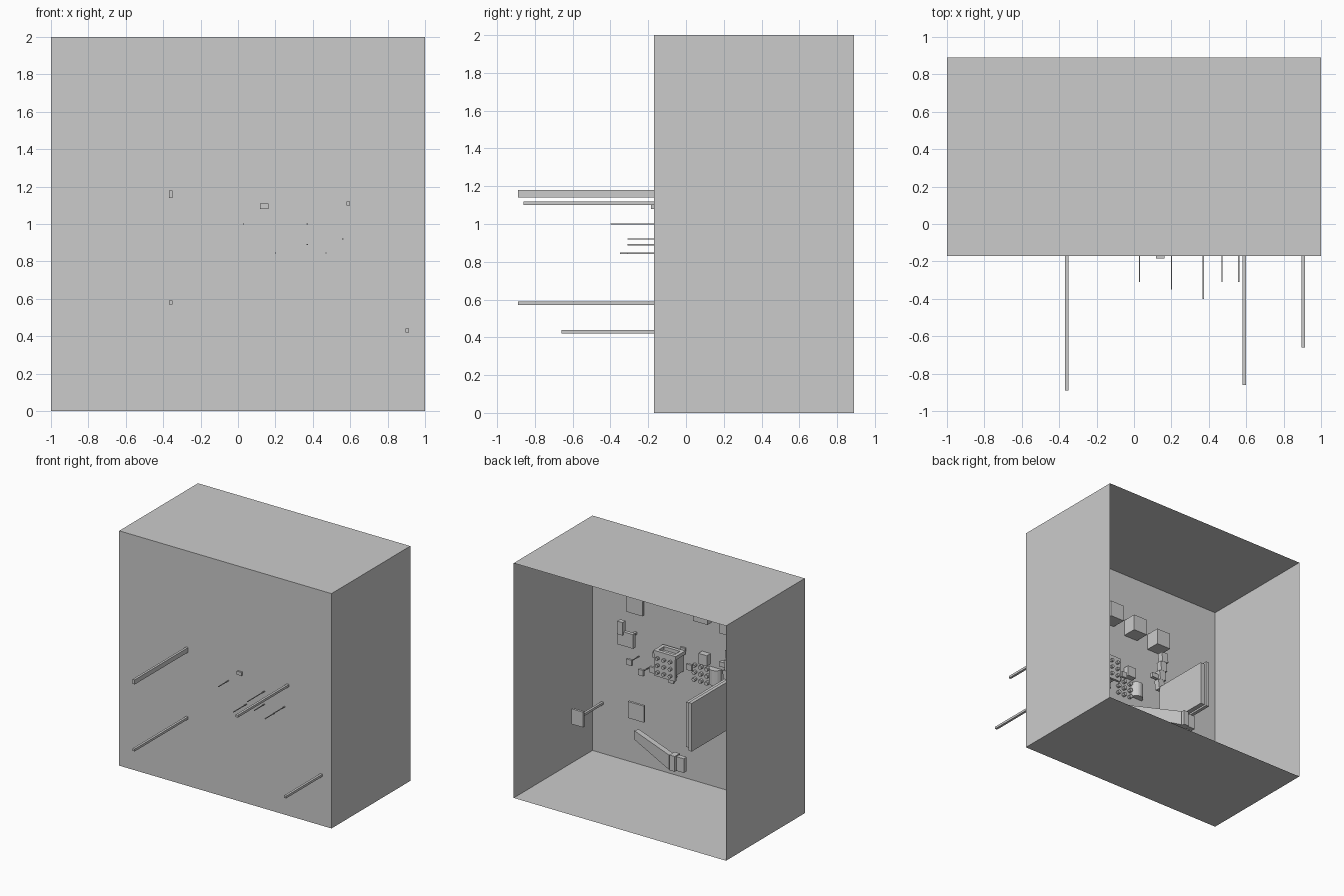
import bpy, bmesh, math
from mathutils import Matrix, Vector

if "Cube" in bpy.data.objects:
    bpy.data.objects.remove(bpy.data.objects["Cube"])

WALL = -0.17   # y of the front wall


def finish(name, bm):
    me = bpy.data.meshes.new(name)
    bm.to_mesh(me)
    bm.free()
    ob = bpy.data.objects.new(name, me)
    bpy.context.collection.objects.link(ob)
    return ob


def box(name, c, s, rot_y=0.0):
    bm = bmesh.new()
    bmesh.ops.create_cube(bm, size=1, matrix=Matrix.Diagonal((*s, 1)))
    ob = finish(name, bm)
    ob.location = c
    ob.rotation_euler.y = rot_y
    return ob


def span(name, x, y0, y1, z, w, h):
    """Bar running along y."""
    return box(name, (x, (y0 + y1) / 2, z), (w, y1 - y0, h))


def prism(name, outline, z0, z1):
    bm = bmesh.new()
    f = bm.faces.new([bm.verts.new((x, y, z0)) for x, y in outline])
    top = bmesh.ops.extrude_face_region(bm, geom=[f])["geom"]
    bmesh.ops.translate(bm, vec=(0, 0, z1 - z0),
                        verts=[v for v in top if isinstance(v, bmesh.types.BMVert)])
    bmesh.ops.recalc_face_normals(bm, faces=bm.faces)
    return finish(name, bm)


def studs(name, cx, y, cz, nx, nz, step, r):
    """Grid of short eight-sided studs facing the open back."""
    bm = bmesh.new()
    turn = Matrix.Rotation(math.pi / 2, 4, 'X')
    for i in range(nx):
        for j in range(nz):
            p = Vector((cx + (i - (nx - 1) / 2) * step, y, cz + (j - (nz - 1) / 2) * step))
            bmesh.ops.create_cone(bm, cap_ends=True, segments=8, radius1=r, radius2=r,
                                  depth=0.03, matrix=Matrix.Translation(p) @ turn)
    return finish(name, bm)


# Thin-walled shell, open at the back
bm = bmesh.new()
bmesh.ops.create_cube(bm, size=1, matrix=Matrix.Translation((0, 0.36, 1)) @ Matrix.Diagonal((2, 1.06, 2, 1)))
bm.normal_update()
bmesh.ops.delete(bm, geom=[f for f in bm.faces if f.normal.y > 0.5], context='FACES')
finish("shell", bm)

# Long bars through the front wall
span("upper_left_bar", -0.36, -0.89, -0.06, 1.16, 0.02, 0.04)
span("lower_left_bar", -0.36, -0.89, -0.06, 0.58, 0.02, 0.02)
span("upper_right_bar", 0.59, -0.86, -0.05, 1.11, 0.02, 0.02)
span("lower_right_bar", 0.905, -0.66, 0.15, 0.43, 0.02, 0.02)

# Thin pins with a cube on each inner end: x, z, outer y, inner depth
for x, z, y0, d in ((0.03, 1.0, -0.31, 0.08), (0.37, 1.0, -0.40, 0.05),
                    (0.37, 0.89, -0.31, 0.09), (0.20, 0.845, -0.35, 0.08),
                    (0.47, 0.845, -0.31, 0.10), (0.56, 0.92, -0.31, 0.13)):
    span("pin", x, y0, WALL + d, z, 0.006, 0.006)
    box("pin_block", (x, WALL + d, z), (0.05, 0.02, 0.05))

# Flat plates near the right side
for n, c, s in (("high_plate", (0.57, -0.13, 1.36), (0.15, 0.02, 0.13)),
                ("bar_plate", (0.59, -0.04, 1.11), (0.15, 0.03, 0.12)),
                ("bar_plate_post", (0.63, -0.03, 1.20), (0.05, 0.04, 0.11)),
                ("low_plate", (0.55, -0.12, 0.47), (0.15, 0.02, 0.14)),
                ("end_plate", (0.905, 0.16, 0.43), (0.11, 0.02, 0.13))):
    box(n, c, s)

# Central block with frame rim and studs
box("central_block", (0.22, -0.10, 0.985), (0.17, 0.12, 0.15))
box("central_face", (0.22, -0.035, 0.975), (0.20, 0.02, 0.20))
studs("central_studs", 0.22, -0.015, 0.975, 3, 3, 0.06, 0.014)
for sx in (-1, 1):
    box("rim_side", (0.22 + sx * 0.09, -0.09, 1.075), (0.03, 0.13, 0.03))
for y in (-0.14, -0.04):
    box("rim_end", (0.22, y, 1.075), (0.15, 0.03, 0.03))
box("front_nub", (0.14, -0.17, 1.095), (0.045, 0.03, 0.03), 0)

# Wall studs, side box and half-round post
studs("wall_studs", -0.03, WALL + 0.015, 0.93, 3, 3, 0.06, 0.016)
box("side_box", (-0.075, -0.14, 1.08), (0.08, 0.05, 0.09))
arc = [(-0.166 + 0.055 * math.cos(a * math.pi / 8), -0.168 + 0.055 * math.sin(a * math.pi / 8))
       for a in range(9)]
prism("half_round_post", arc, 0.885, 1.015)

# Three large cubes in a row
for i in range(3):
    box("wall_cube", (0.14 - 0.245 * i, -0.105, 1.54 - 0.04 * i), (0.135, 0.125, 0.14))

# Leaning stack of boxes
for i in range(4):
    box("stack_box", (-0.375 + 0.012 * i, -0.08, 1.30 - 0.088 * i), (0.06, 0.05, 0.085), 0.12)
box("stack_tab", (-0.29, -0.09, 1.11), (0.06, 0.03, 0.04))

# Large upright panel with inset layer
box("large_panel", (-0.375, 0.21, 0.815), (0.03, 0.54, 0.41))
box("panel_layer", (-0.34, 0.20, 0.815), (0.04, 0.52, 0.38))

# Tapered arm with end blocks
bm = bmesh.new()
v = []
for x, y, z0, z1 in ((0.34, 0.18, 0.41, 0.485), (-0.15, 0.41, 0.37, 0.495)):
    for dx, dy, z in ((-0.01, -0.02, z0), (0.01, 0.02, z0), (0.01, 0.02, z1), (-0.01, -0.02, z1)):
        v.append(bm.verts.new((x + dx, y + dy, z)))
bmesh.ops.convex_hull(bm, input=v)
finish("tapered_arm", bm)
box("arm_block", (-0.18, 0.41, 0.44), (0.05, 0.07, 0.13))
box("arm_end_block", (-0.245, 0.41, 0.44), (0.07, 0.04, 0.12))
